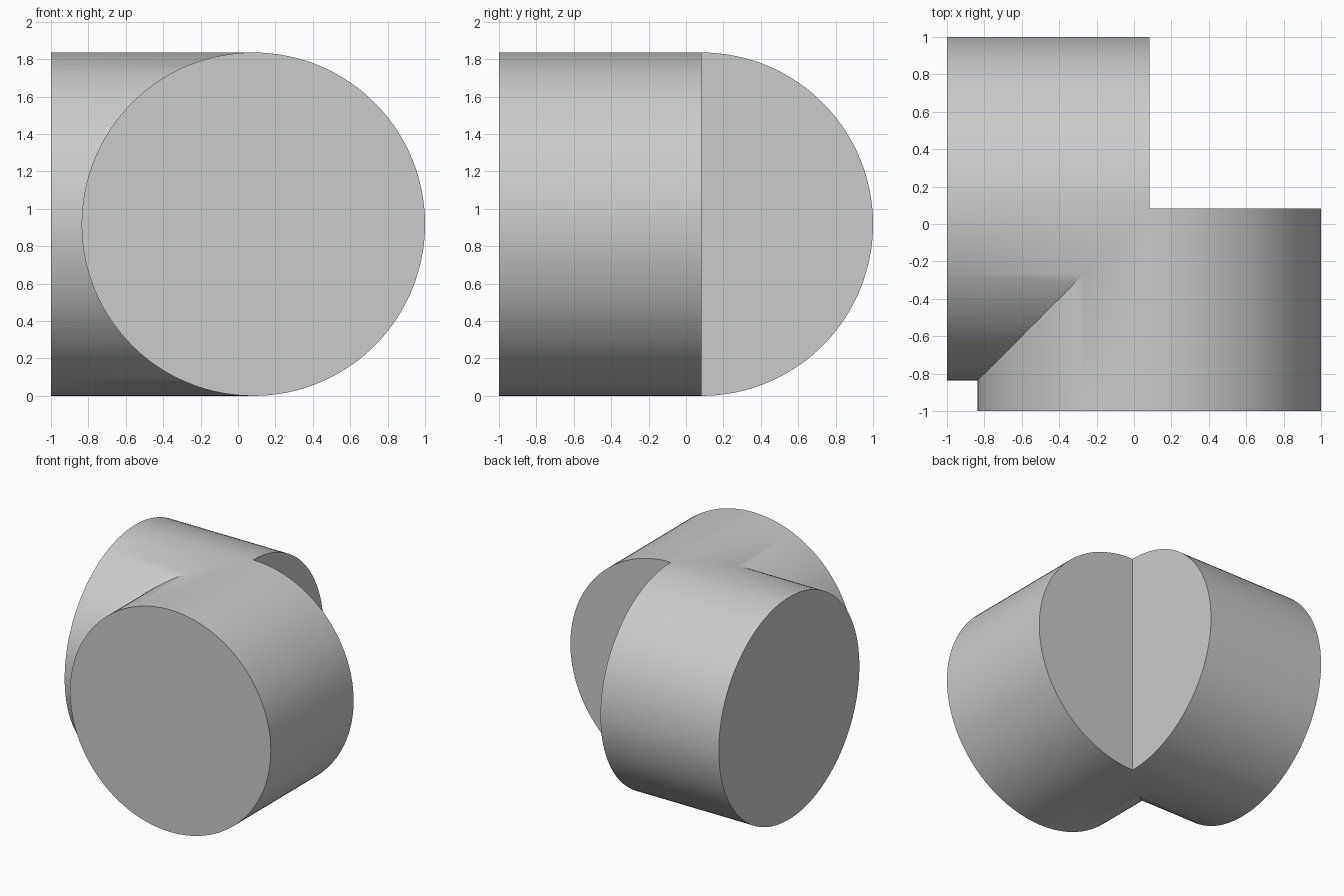
import bpy
import bmesh
from mathutils import Matrix, Vector

cube = bpy.data.objects.get("Cube")
if cube:
    bpy.data.objects.remove(cube, do_unlink=True)

RADIUS = 0.918
AXIS = 1 - RADIUS       # both cylinder axes and both inner ends lie here
LENGTH = 1 + AXIS

# One colour for the whole body
grey = bpy.data.materials.new("plain grey")
grey.use_nodes = True
colour = (0.6, 0.6, 0.6, 1)
grey.diffuse_color = colour
grey.node_tree.nodes["Principled BSDF"].inputs["Base Color"].default_value = colour

# Front cylinder, lying along y
bm = bmesh.new()
place = Matrix.Translation((AXIS, AXIS - LENGTH / 2, RADIUS)) @ Matrix.Rotation(1.5707963, 4, "X")
bmesh.ops.create_cone(bm, cap_ends=True, segments=128, radius1=RADIUS,
                      radius2=RADIUS, depth=LENGTH, matrix=place)

# Mitre it on the diagonal plane, keeping the front half
bmesh.ops.bisect_plane(bm, geom=bm.verts[:] + bm.edges[:] + bm.faces[:], dist=1e-5,
                       plane_co=Vector((0, 0, 0)), plane_no=Vector((-1, 1, 0)),
                       clear_outer=True)

# Side cylinder: the same piece reflected across the diagonal
copy = bmesh.ops.duplicate(bm, geom=bm.verts[:] + bm.edges[:] + bm.faces[:])["geom"]
for v in copy:
    if isinstance(v, bmesh.types.BMVert):
        v.co.x, v.co.y = v.co.y, v.co.x

# Weld the two along the mitre
bmesh.ops.remove_doubles(bm, verts=bm.verts[:], dist=1e-4)
bmesh.ops.recalc_face_normals(bm, faces=bm.faces[:])

mesh = bpy.data.meshes.new("crossed_cylinders")
bm.to_mesh(mesh)
bm.free()
mesh.materials.append(grey)
body = bpy.data.objects.new("crossed_cylinders", mesh)
bpy.context.collection.objects.link(body)

# Round sides smooth, ends and steep crease sharp
bpy.ops.object.select_all(action="DESELECT")
body.select_set(True)
bpy.context.view_layer.objects.active = body
bpy.ops.object.shade_smooth_by_angle(angle=0.5236)
